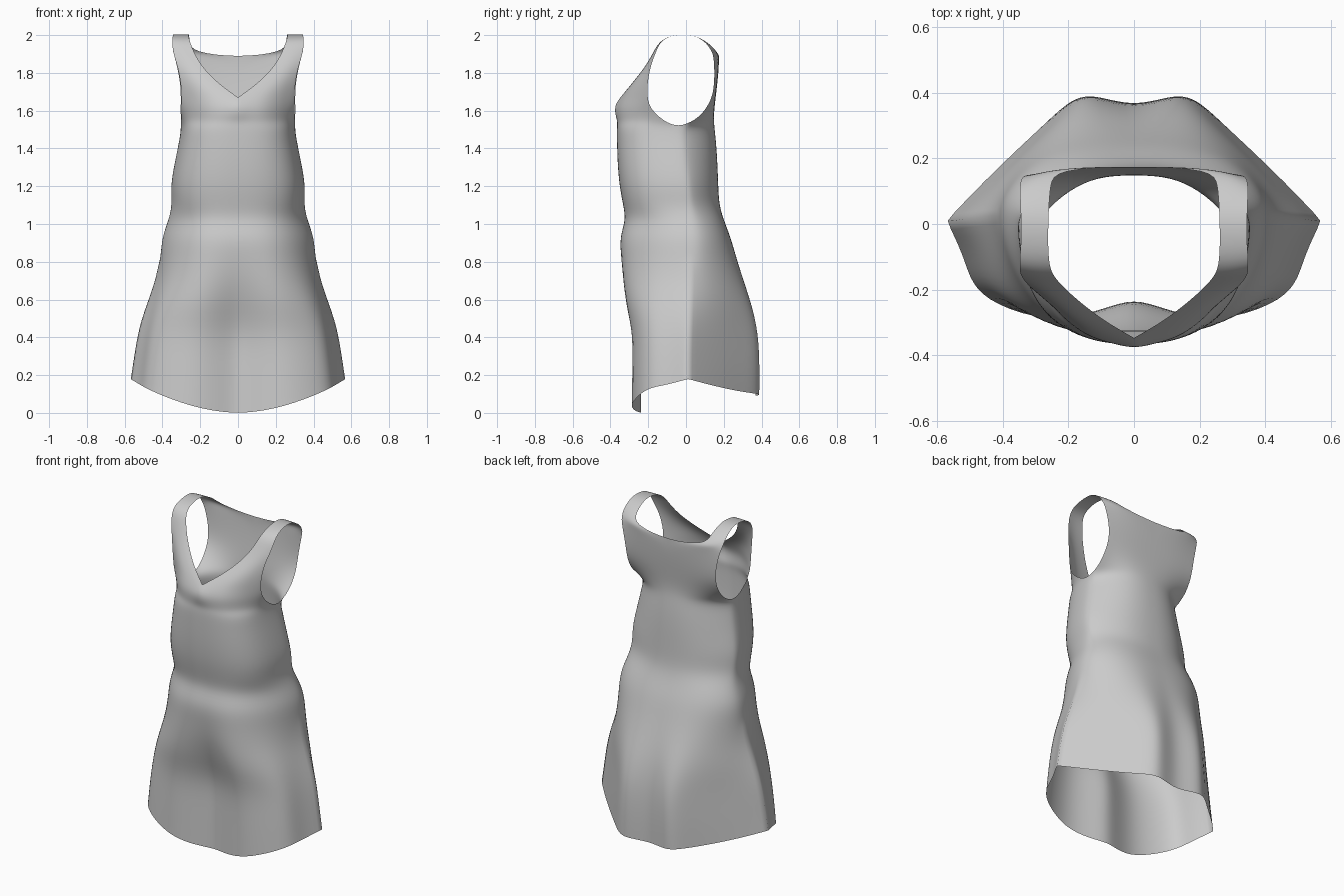
import bpy, bmesh

if "Cube" in bpy.data.objects:
    bpy.data.objects.remove(bpy.data.objects["Cube"])

# Half cross-sections, centre -> side: (x fraction, depth fraction)
HIP = [(0, 1), (.2, 1), (.45, .95), (.68, .79), (.85, .55), (.96, .28), (1, 0)]
RIB_F = [(0, 1), (.2, 1), (.45, .96), (.68, .85), (.86, .65), (.96, .35), (1, 0)]
RIB_B = [(0, 1), (.2, .99), (.45, .90), (.68, .68), (.85, .42), (.96, .18), (1, 0)]
CHEST = [(0, 1), (.2, .98), (.45, .87), (.68, .60), (.85, .30), (.96, .09), (1, 0)]
HEM_F = [(0, .76), (.17, .87), (.44, 1), (.75, .82), (.87, .62), (.91, .34), (1, 0)]
HEM_B = [(0, .91), (.2, 1), (.32, 1), (.48, .77), (.66, .52), (.85, .24), (1, 0)]

# Tube part: z, half width, front y, side y, back y, hem shape weight
BODY = [
    (.24, .553, -.30, .01, .392, 1),
    (.42, .528, -.298, .015, .385, 1),
    (.57, .485, -.335, .02, .352, .65),
    (.70, .437, -.348, .025, .308, .3),
    (.82, .416, -.350, .03, .268, .1),
    (.93, .408, -.352, .03, .236, 0),
    (1.02, .372, -.318, .02, .200, 0),
    (1.10, .353, -.332, .01, .176, 0),
    (1.20, .362, -.352, 0, .171, 0),
    (1.32, .340, -.362, -.02, .167, 0),
    (1.43, .317, -.365, -.03, .160, 0),
    (1.51, .303, -.366, -.04, .151, 0),
]
# Above the armhole base: z, neckline x, armhole x, inner y, armhole y
FRONT = [
    (1.545, 0, .300, -.362, -.12),
    (1.61, 0, .300, -.374, -.19),
    (1.67, 0, .297, -.347, -.205),
    (1.74, .10, .302, -.290, -.205),
    (1.83, .19, .318, -.217, -.19),
    (1.91, .235, .345, -.172, -.16),
    (1.98, .26, .350, -.135, -.13),
    (2.005, .262, .342, -.04, -.04),
]
BACK = [
    (1.55, 0, .302, .148, .05),
    (1.60, 0, .304, .149, .10),
    (1.67, 0, .302, .157, .14),
    (1.76, 0, .306, .168, .152),
    (1.88, 0, .333, .178, .148),
    (1.91, .24, .344, .166, .138),
    (1.96, .255, .348, .12, .11),
    (2.003, .26, .345, .04, .04),
    (2.005, .262, .342, -.04, -.04),
]


def row(z, sag, xn, xa, yc, ya, shape, k, ridge=0):
    """One horizontal row of points from the centre line to the side edge."""
    pts = []
    for i, (w, h) in enumerate(zip(HIP, shape)):
        u = w[0] + (h[0] - w[0]) * k
        v = w[1] + (h[1] - w[1]) * k
        y = ya + (yc - ya) * v - (ridge if i == 0 else 0)
        pts.append((xn + (xa - xn) * u, y, z + sag * u * u))
    return pts


def panel(bm, rows):
    """Skin a grid of rows."""
    grid = [[bm.verts.new(p) for p in r] for r in rows]
    for a, b in zip(grid, grid[1:]):
        for i in range(len(a) - 1):
            bm.faces.new((a[i], a[i + 1], b[i + 1], b[i]))


# Curved hem rows, then tube, then upper panels and straps
front = [row(0, .18, 0, .57, -.302, .01, HEM_F, 1)]
back = [row(.09, .09, 0, .57, .39, .01, HEM_B, 1)]
for z, w, yf, ys, yb, k in BODY:
    sag = .09 * max(0, 1 - z / .6)
    ribs = z > 1.05
    front.append(row(z, sag, 0, w, yf, ys, RIB_F if ribs else HEM_F, 1 if ribs else k))
    back.append(row(z, sag, 0, w, yb, ys, RIB_B if ribs else HEM_B, 1 if ribs else k))
for i, (z, xn, xa, yi, ya) in enumerate(FRONT):
    ridge = .018 if 1.6 < z < 1.65 else 0
    front.append(row(z, 0, xn, xa, yi, ya, CHEST, .4 if i == 0 else 1, ridge))
for z, xn, xa, yi, ya in BACK:
    back.append(row(z, 0, xn, xa, yi, ya, CHEST, 1))

bm = bmesh.new()
panel(bm, front)
panel(bm, back)
bmesh.ops.remove_doubles(bm, verts=bm.verts[:], dist=.0005)

# Mirror to the other side and weld at the centre
geom = bm.verts[:] + bm.edges[:] + bm.faces[:]
bmesh.ops.mirror(bm, geom=geom, axis='X', merge_dist=.0005)
bmesh.ops.remove_doubles(bm, verts=bm.verts[:], dist=.0005)
bmesh.ops.recalc_face_normals(bm, faces=bm.faces[:])

# Side seams and the point of the neckline stay sharp
crease = bm.edges.layers.float.new('crease_edge')
for e in bm.edges:
    a, b = (v.co for v in e.verts)
    if all(abs(p.x) > .4 and .005 < p.y < .035 and p.z < .9 for p in (a, b)):
        e[crease] = .8
    if all(abs(p.x) < .001 and p.y < 0 and 1.6 < p.z < 1.7 for p in (a, b)):
        e[crease] = 1

mesh = bpy.data.meshes.new('dress')
bm.to_mesh(mesh)
bm.free()
dress = bpy.data.objects.new('dress', mesh)
bpy.context.collection.objects.link(dress)
sub = dress.modifiers.new('smooth_cloth', 'SUBSURF')
sub.levels = sub.render_levels = 2

bpy.context.view_layer.objects.active = dress
dress.select_set(True)
bpy.ops.object.shade_smooth()
